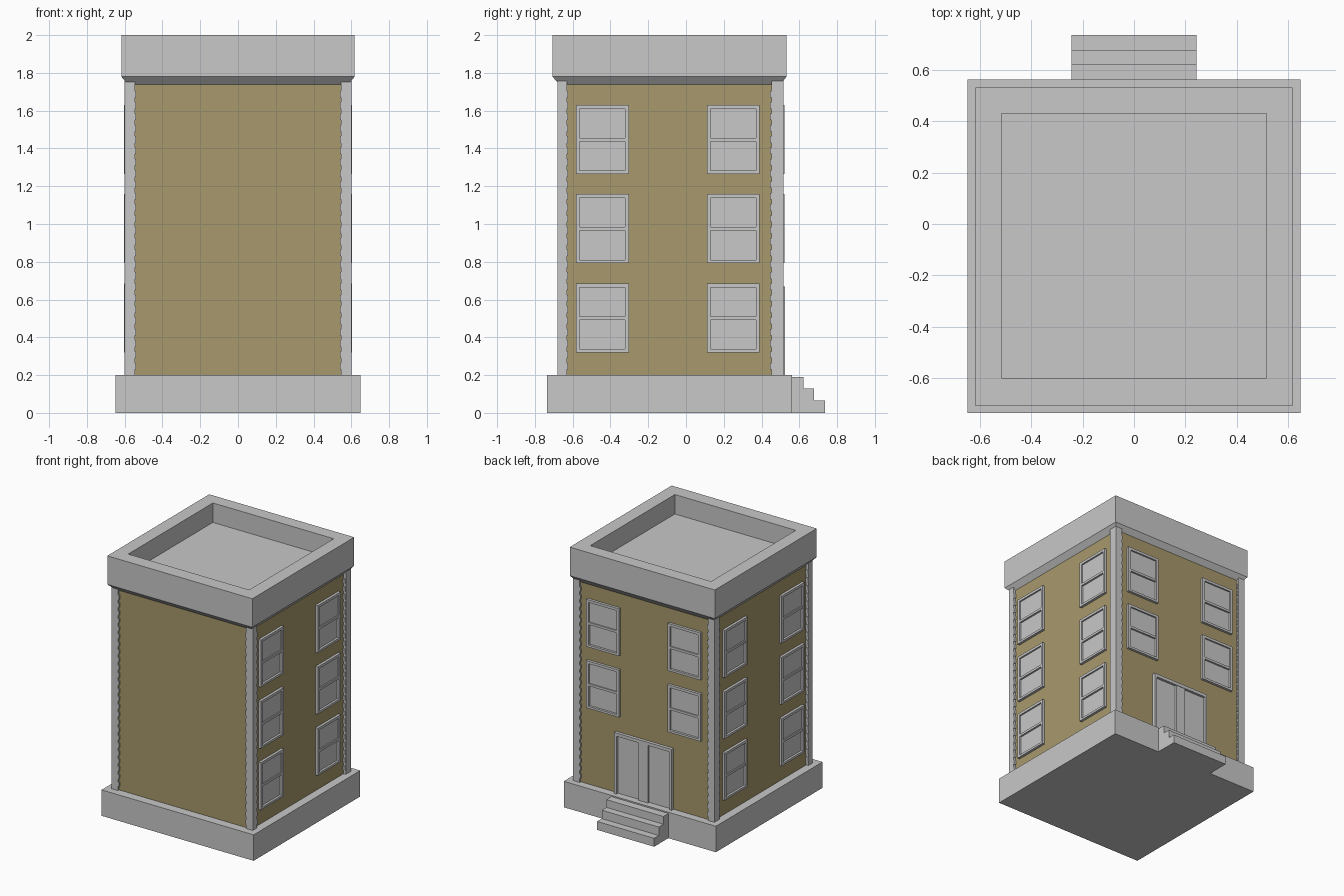
import bpy, bmesh
from math import radians
from mathutils import Matrix, Vector

if "Cube" in bpy.data.objects:
    bpy.data.objects.remove(bpy.data.objects["Cube"])


def material(name, rgb):
    m = bpy.data.materials.new(name)
    m.diffuse_color = (*rgb, 1)
    m.use_nodes = True
    m.node_tree.nodes["Principled BSDF"].inputs["Base Color"].default_value = m.diffuse_color
    return m


STONE = material("pale grey stone", (0.58, 0.58, 0.58))
TAN = material("tan wall", (0.39, 0.32, 0.15))


def add_box(bm, lo, hi):
    lo, hi = Vector(lo), Vector(hi)
    mat = Matrix.Translation((lo + hi) / 2) @ Matrix.Diagonal((*(hi - lo), 1))
    return bmesh.ops.create_cube(bm, size=1, matrix=mat)


def finish(bm, name, mat, matrix=None):
    bmesh.ops.recalc_face_normals(bm, faces=bm.faces)
    me = bpy.data.meshes.new(name)
    bm.to_mesh(me)
    bm.free()
    me.materials.append(mat)
    ob = bpy.data.objects.new(name, me)
    if matrix:
        ob.matrix_world = matrix
    bpy.context.collection.objects.link(ob)
    return ob


def boxes(name, mat, items, matrix=None):
    bm = bmesh.new()
    for lo, hi in items:
        add_box(bm, lo, hi)
    return finish(bm, name, mat, matrix)


def loft(name, mat, rings):
    """Skin square rings given as (half x, y min, y max, z), capped at both ends."""
    bm = bmesh.new()
    loops = [[bm.verts.new(p) for p in ((-h, a, z), (h, a, z), (h, b, z), (-h, b, z))]
             for h, a, b, z in rings]
    for r, s in zip(loops, loops[1:]):
        for i in range(4):
            j = (i + 1) % 4
            bm.faces.new((r[i], r[j], s[j], s[i]))
    bm.faces.new(loops[0])
    bm.faces.new(loops[-1])
    return finish(bm, name, mat)


# main masses
WX, WF, WB = 0.583, -0.666, 0.501
boxes("foundation", STONE, [((-0.648, -0.735, 0), (0.648, 0.562, 0.2))])
boxes("walls", TAN, [((-WX, WF, 0.2), (WX, WB, 1.74))])

# cornice, parapet and sunken roof in one profile
loft("parapet_roof", STONE, [
    (0.583, -0.668, 0.500, 1.738), (0.618, -0.708, 0.532, 1.78),
    (0.618, -0.708, 0.532, 2.0), (0.515, -0.6, 0.43, 2.0),
    (0.515, -0.6, 0.43, 1.85)])

# corner quoins with shallow alternating teeth
for sx, side in ((-1, "left"), (1, "right")):
    for outer, inner, end in ((-0.68, -0.63, "front"), (0.515, 0.452, "back")):
        sy = 1 if inner > outer else -1

        def post(tooth, z0, z1, inset=0):
            xs = sorted((sx * (0.602 - inset), sx * (0.546 - tooth)))
            ys = sorted((outer + sy * inset, inner + sy * tooth))
            return (xs[0], ys[0], z0), (xs[1], ys[1], z1)
        parts = [post(0, 0.2, 1.758)]
        parts += [post(0.006, 0.23 + 0.06 * i, 0.265 + 0.06 * i, 0.001) for i in range(25)]
        boxes(f"quoin_{end}_{side}", STONE, parts)


def window(name, matrix):
    """Sash window; local x across, y outward, z up from the sill."""
    w, h, d = 0.14, 0.365, 0.02
    boxes(name, STONE, [
        ((-w, -0.01, 0), (-w + 0.02, d, h)), ((w - 0.02, -0.01, 0), (w, d, h)),
        ((-w + 0.02, -0.01, 0), (w - 0.02, d, 0.017)),
        ((-w + 0.02, -0.01, h - 0.02), (w - 0.02, d, h)),
        ((-w + 0.02, -0.01, 0.172), (w - 0.02, d - 0.003, 0.19)),
        ((-w + 0.02, -0.01, 0.017), (w - 0.02, 0.003, 0.172)),
        ((-w + 0.02, -0.01, 0.19), (w - 0.02, 0.008, h - 0.02))], matrix)


# windows: three rows on both sides, two upper rows on the back
for row, z in enumerate((0.32, 0.793, 1.265)):
    for col, y in enumerate((-0.443, 0.25)):
        for sx, side in ((-1, "left"), (1, "right")):
            rot = Matrix.Rotation(radians(-90 * sx), 4, 'Z')
            window(f"window_{side}_{row}_{col}", Matrix.Translation((sx * WX, y, z)) @ rot)
    if row:
        for col, x in enumerate((-0.347, 0.347)):
            window(f"window_back_{row}_{col}", Matrix.Translation((x, WB, z)))

# double door with frame and centre post
D0, D1 = WB - 0.01, 0.525
frame = [((-0.245, D0, 0.645), (0.245, D1, 0.67)), ((-0.04, D0, 0.2), (0.04, D1 - 0.004, 0.645))]
for s in (-1, 1):
    a, b = sorted((s * 0.245, s * 0.225))
    frame.append(((a, D0, 0.2), (b, D1, 0.645)))
boxes("door_frame", STONE, frame)
boxes("door_panels", STONE, [((-0.225, D0, 0.2), (-0.04, WB + 0.005, 0.645)),
                             ((0.04, D0, 0.2), (0.225, WB + 0.005, 0.645))])

# entrance steps
bm = bmesh.new()
outline = [(0.55, 0), (0.735, 0), (0.735, 0.065), (0.678, 0.065), (0.678, 0.13),
           (0.622, 0.13), (0.622, 0.19), (0.55, 0.19)]
face = bm.faces.new([bm.verts.new((-0.243, y, z)) for y, z in outline])
ext = bmesh.ops.extrude_face_region(bm, geom=[face], use_keep_orig=True)
bmesh.ops.translate(bm, vec=(0.486, 0, 0),
                    verts=[v for v in ext["geom"] if isinstance(v, bmesh.types.BMVert)])
finish(bm, "entrance_steps", STONE)
